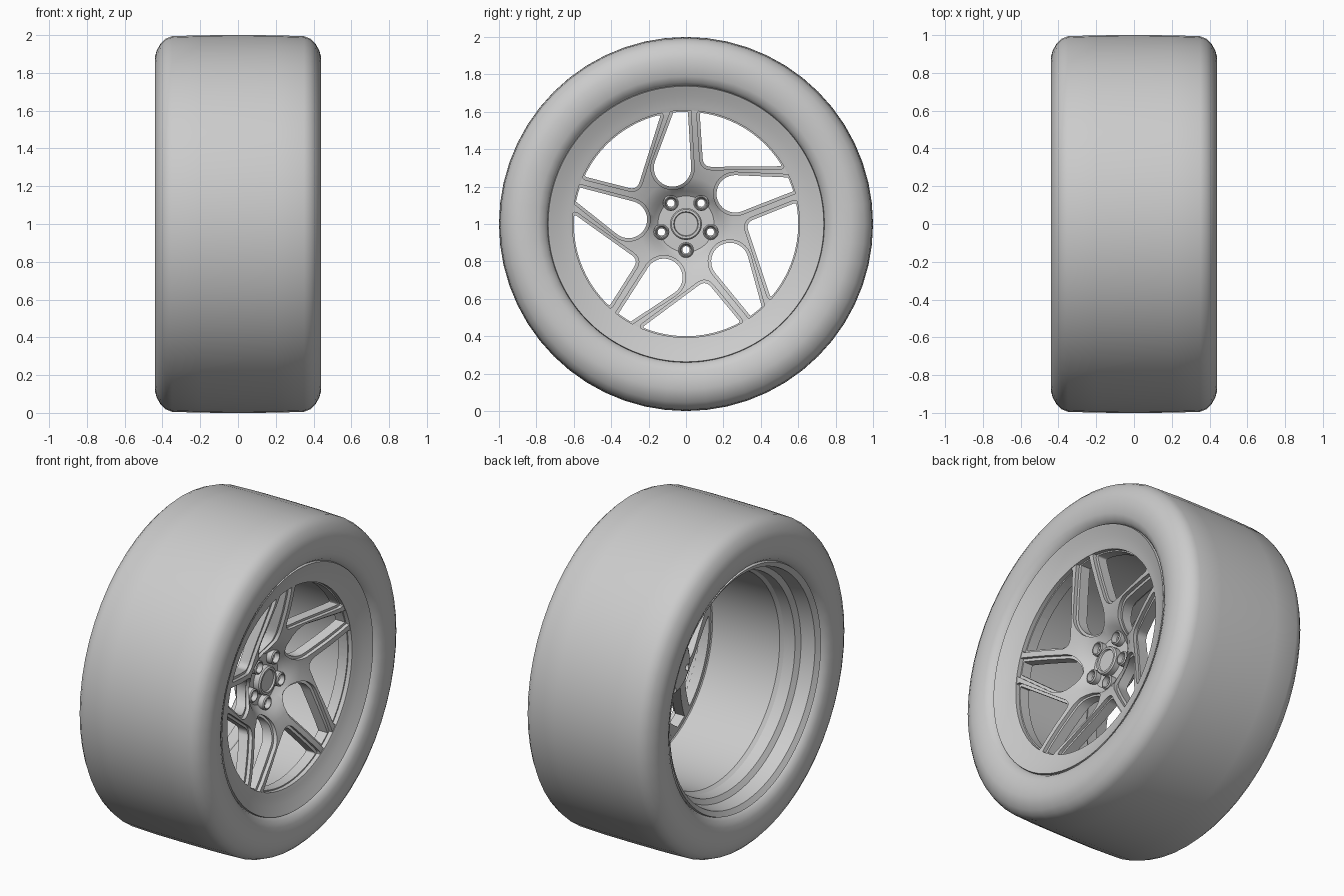
import bpy, bmesh, math
from mathutils import Vector

if "Cube" in bpy.data.objects:
    bpy.data.objects.remove(bpy.data.objects["Cube"])

CZ = 1.0  # axle height


def make_obj(name, bm):
    bmesh.ops.recalc_face_normals(bm, faces=bm.faces)
    me = bpy.data.meshes.new(name)
    bm.to_mesh(me)
    bm.free()
    ob = bpy.data.objects.new(name, me)
    bpy.context.collection.objects.link(ob)
    return ob


def lathe(name, profile, seg=64, cy=0.0, cz=CZ):
    """Spin a closed (x, radius) profile around an axis parallel to x."""
    bm = bmesh.new()
    rings = []
    for i in range(seg):
        a = 2 * math.pi * i / seg
        rings.append([bm.verts.new((x, cy + r * math.cos(a), cz + r * math.sin(a)))
                      for x, r in profile])
    n = len(profile)
    for i in range(seg):
        p, q = rings[i], rings[(i + 1) % seg]
        for j in range(n):
            k = (j + 1) % n
            bm.faces.new((p[j], p[k], q[k], q[j]))
    bmesh.ops.remove_doubles(bm, verts=bm.verts, dist=1e-5)
    return make_obj(name, bm)


def polar(r, deg):
    return Vector((r * math.cos(math.radians(deg)), r * math.sin(math.radians(deg))))


def rounded(points, t, steps=5):
    """Round the corners of a polygon; t is the trim length per corner."""
    out = []
    for i, p in enumerate(points):
        if t[i] == 0:
            out.append(p)
            continue
        a = p + (points[i - 1] - p).normalized() * t[i]
        b = p + (points[(i + 1) % len(points)] - p).normalized() * t[i]
        for s in range(steps + 1):
            u = s / steps
            out.append(a * (1 - u) ** 2 + p * 2 * u * (1 - u) + b * u * u)
    return out


def grow(points, d):
    """Offset a counter-clockwise outline outward."""
    out = []
    for i, p in enumerate(points):
        e1 = (p - points[i - 1]).normalized()
        e2 = (points[(i + 1) % len(points)] - p).normalized()
        n = Vector((e1.y + e2.y, -e1.x - e2.x)).normalized()
        out.append(p + n * d / max(0.6, n.dot(Vector((e1.y, -e1.x)))))
    return out


def prisms(name, outlines, x0=-0.2, x1=0.7):
    """Five-fold repeated prisms along x, used as cutters."""
    bm = bmesh.new()
    for k in range(5):
        c, s = math.cos(k * math.tau / 5), math.sin(k * math.tau / 5)
        for pts in outlines:
            lo, hi = [[bm.verts.new((x, p.x * c - p.y * s, CZ + p.x * s + p.y * c))
                       for p in pts] for x in (x0, x1)]
            bm.faces.new(lo)
            bm.faces.new(hi)
            for i in range(len(pts)):
                j = (i + 1) % len(pts)
                bm.faces.new((lo[i], lo[j], hi[j], hi[i]))
    ob = make_obj(name, bm)
    ob.hide_render = True
    return ob


def cut(ob, cutter):
    m = ob.modifiers.new("cut", 'BOOLEAN')
    m.operation, m.solver, m.object = 'DIFFERENCE', 'EXACT', cutter
    bpy.context.view_layer.objects.active = ob
    bpy.ops.object.modifier_apply(modifier=m.name)
    bpy.data.objects.remove(cutter)


# Tire: half profile mirrored across x
half = [(0.0, 1.0), (0.2, 0.999), (0.35, 0.994), (0.385, 0.98), (0.41, 0.955),
        (0.43, 0.92), (0.44, 0.885), (0.44, 0.84), (0.432, 0.79), (0.415, 0.757),
        (0.385, 0.737), (0.35, 0.73)]
lathe("tire", half + [(-x, r) for x, r in reversed(half[1:])], 56)

# Rim: outer lip, barrel and stepped rear edge
lathe("rim", [(0.405, 0.737), (0.40, 0.725), (0.375, 0.68), (0.36, 0.63), (0.352, 0.607),
              (0.28, 0.607), (0.26, 0.63), (-0.19, 0.64), (-0.21, 0.655), (-0.28, 0.66),
              (-0.30, 0.69), (-0.385, 0.705), (-0.405, 0.735), (-0.37, 0.745),
              (0.37, 0.745)], 96)

# Window outlines of one fifth of the wheel, counter-clockwise
R = 0.6
wide = [Vector((0.092, 0.305))] + [polar(R, a) for a in range(31, 84, 4)]
wide = rounded(wide, [0.045, 0.015] + [0] * (len(wide) - 3) + [0.015])
c = Vector((-0.072, 0.30))
slot = [c + polar(0.1, a) for a in range(160, 361, 10)] + \
       [polar(R, a) for a in (89, 91.5, 94, 96.5)]

# Spoke disc in two layers: the rear one leaves a ledge around each window
front = [(0.165, 0.03), (0.165, 0.15), (0.185, 0.175), (0.215, 0.20), (0.245, 0.25),
         (0.28, 0.35), (0.312, 0.45), (0.338, 0.55), (0.348, 0.6), (0.35, 0.625)]


def layer(name, top, bottom, d):
    prof = [(x - top, r) for x, r in front] + [(x - bottom, r) for x, r in reversed(front)]
    ob = lathe(name, prof, 80)
    lug = [polar(0.138, 54) + polar(0.02, a) for a in range(0, 360, 30)]
    cut(ob, prisms(name + "_cutter", [grow(wide, d), grow(slot, d), lug]))


layer("spoke_faces", 0.0, 0.025, 0.016)
layer("spoke_backs", 0.022, 0.085, 0.0)

# Centre cap with a recessed disc
lathe("centre_cap", [(0.10, 0.0), (0.10, 0.085), (0.20, 0.085), (0.208, 0.078),
                     (0.208, 0.066), (0.198, 0.062), (0.198, 0.0)], 40)

# Lug sleeves, open through the middle
for k in range(5):
    p = polar(0.138, 54 + 72 * k)
    lathe("lug_sleeve_%d" % (k + 1),
          [(0.12, 0.02), (0.12, 0.042), (0.198, 0.042), (0.204, 0.036), (0.204, 0.032),
           (0.175, 0.026), (0.172, 0.02)], 20, p.x, CZ + p.y)

# Smooth shading with crisp edges
bpy.ops.object.select_all(action='SELECT')
bpy.ops.object.shade_smooth_by_angle(angle=math.radians(32))
